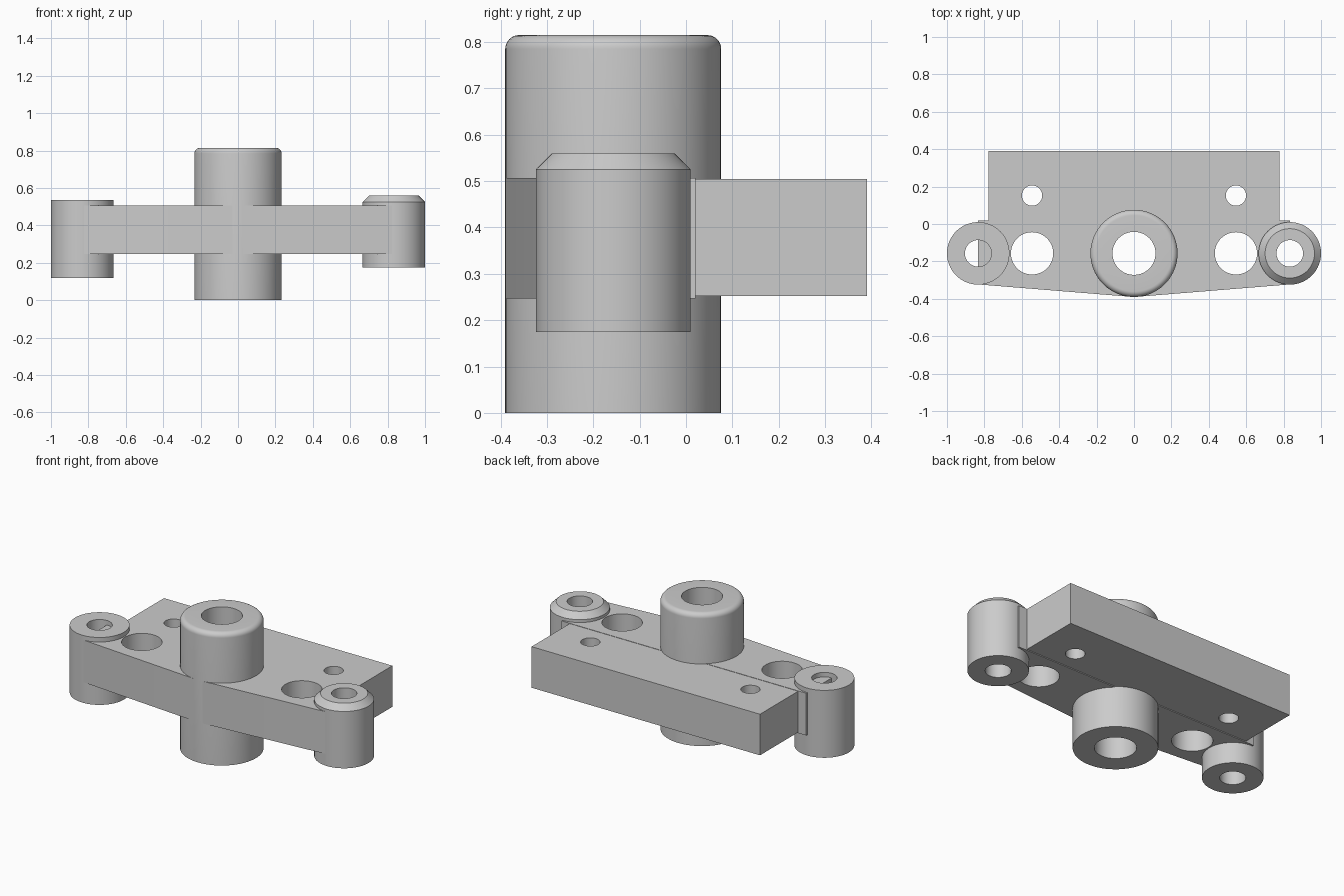
import bpy
import bmesh
from math import cos, sin, pi

cube = bpy.data.objects.get("Cube")
if cube:
    bpy.data.objects.remove(cube, do_unlink=True)

SEG = 96
AXIS_Y = -0.157       # line through all boss centres
SIDE_X = 0.833
HOLE_X = 0.545
SIDE_R, SIDE_BORE = 0.167, 0.071
HUB_R, HUB_BORE = 0.233, 0.115

steel = bpy.data.materials.new("plain grey")
steel.use_nodes = True
grey = (0.6, 0.6, 0.6, 1)
steel.diffuse_color = grey
steel.node_tree.nodes["Principled BSDF"].inputs["Base Color"].default_value = grey


def finish(name, bm):
    bmesh.ops.recalc_face_normals(bm, faces=bm.faces)
    mesh = bpy.data.meshes.new(name)
    bm.to_mesh(mesh)
    bm.free()
    mesh.materials.append(steel)
    obj = bpy.data.objects.new(name, mesh)
    bpy.context.collection.objects.link(obj)
    return obj


def smooth(obj):
    bpy.ops.object.select_all(action='DESELECT')
    obj.select_set(True)
    bpy.context.view_layer.objects.active = obj
    bpy.ops.object.shade_smooth_by_angle(angle=0.4)


def prism(name, outline, z0, z1):
    """Solid slab from a flat outline."""
    bm = bmesh.new()
    base = bm.faces.new([bm.verts.new((x, y, z0)) for x, y in outline])
    top = bmesh.ops.extrude_face_region(bm, geom=[base])["geom"]
    verts = [v for v in top if isinstance(v, bmesh.types.BMVert)]
    bmesh.ops.translate(bm, verts=verts, vec=(0, 0, z1 - z0))
    return finish(name, bm)


def circle(x, y, r):
    return [(x + r * cos(2 * pi * i / SEG), y + r * sin(2 * pi * i / SEG))
            for i in range(SEG)]


def drill(obj, holes):
    """Cut round vertical holes (x, y, radius) through an object."""
    for x, y, r in holes:
        cutter = prism("hole_cutter", circle(x, y, r), -0.5, 1.5)
        cutter.hide_render = True
        mod = obj.modifiers.new("hole", 'BOOLEAN')
        mod.operation = 'DIFFERENCE'
        mod.solver = 'EXACT'
        mod.object = cutter
        bpy.context.view_layer.objects.active = obj
        bpy.ops.object.modifier_apply(modifier=mod.name)
        bpy.data.objects.remove(cutter, do_unlink=True)
    smooth(obj)


def tube(name, x, profile):
    """Revolve a closed (radius, z) profile about a vertical axis."""
    bm = bmesh.new()
    rings = [[bm.verts.new((px, py, z)) for px, py in circle(x, AXIS_Y, r)]
             for r, z in profile]
    for a, b in zip(rings, rings[1:] + rings[:1]):
        for i in range(SEG):
            j = (i + 1) % SEG
            bm.faces.new((a[i], a[j], b[j], b[i]))
    smooth(finish(name, bm))


# Central hub with a rounded upper rim
top, fillet = 0.815, 0.03
rim = [(HUB_R - fillet + fillet * cos(t * pi / 16),
        top - fillet + fillet * sin(t * pi / 16)) for t in range(9)]
tube("central_hub", 0, [(HUB_BORE, 0), (HUB_R, 0)] + rim + [(HUB_BORE, top)])

# Plain end boss and chamfered end boss
tube("right_boss", -SIDE_X, [(SIDE_BORE, 0.12), (SIDE_R, 0.12),
                             (SIDE_R, 0.535), (SIDE_BORE, 0.535)])
tube("left_boss", SIDE_X, [(SIDE_BORE, 0.175), (SIDE_R, 0.175), (SIDE_R, 0.525),
                           (0.132, 0.56), (SIDE_BORE, 0.56)])

# Tapered web joining the three bosses; it half closes the right bore
half = [(0.018, -0.389), (SIDE_X, -0.323), (SIDE_X, 0.02)]
web = prism("front_web", half + [(-x, y) for x, y in reversed(half)], 0.247, 0.507)
drill(web, [(0, AXIS_Y, HUB_BORE + 0.01), (SIDE_X, AXIS_Y, SIDE_BORE + 0.01),
            (HOLE_X, AXIS_Y, 0.113), (-HOLE_X, AXIS_Y, 0.113)])

# Rectangular rear block with two small bolt holes
block = prism("rear_block", [(-0.778, 0.02), (0.778, 0.02), (0.778, 0.391),
                             (-0.778, 0.391)], 0.252, 0.505)
drill(block, [(HOLE_X, 0.152, 0.054), (-HOLE_X, 0.152, 0.054)])
